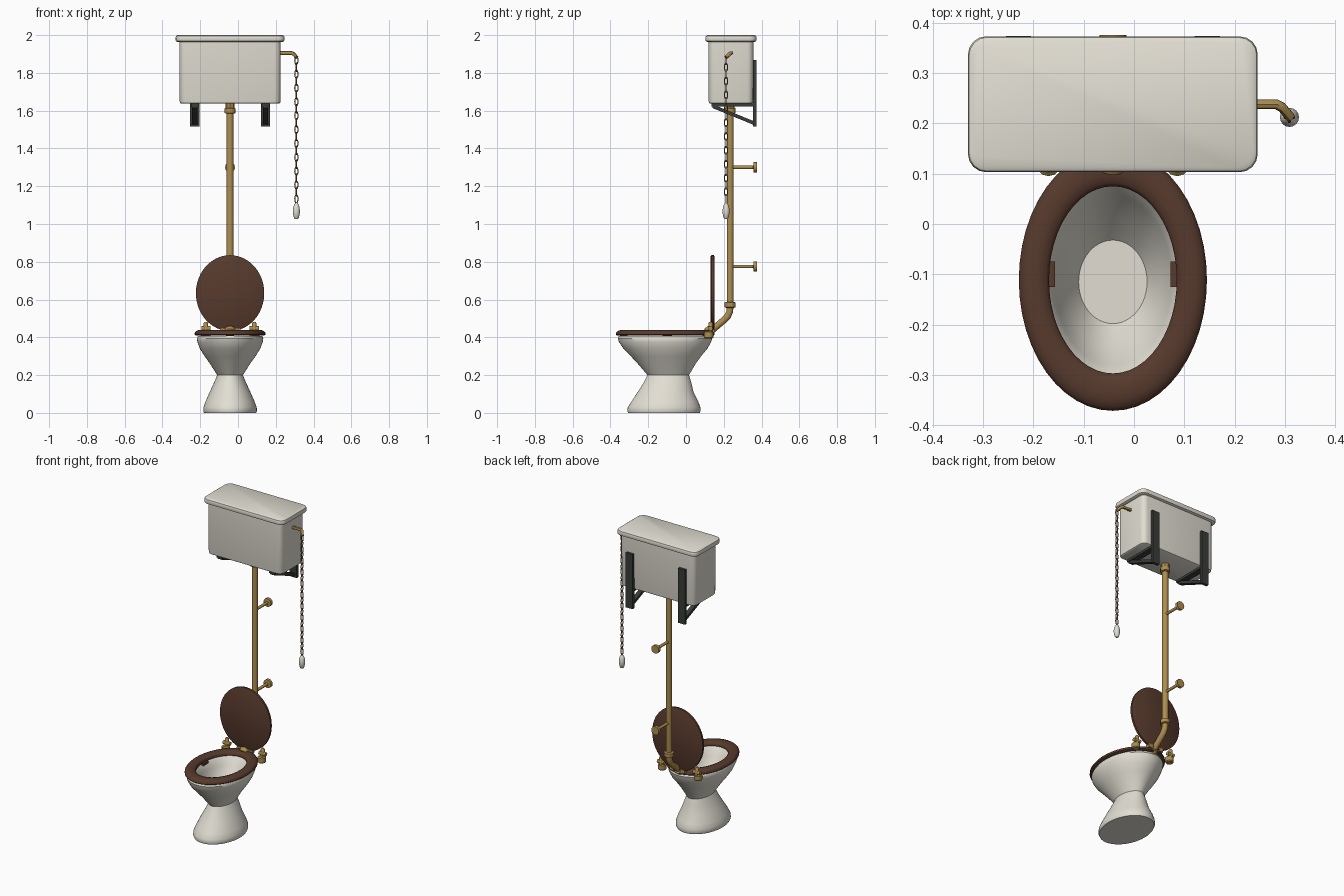
import bpy, bmesh
from math import sin, cos, pi, radians
from mathutils import Vector

if "Cube" in bpy.data.objects:
    bpy.data.objects.remove(bpy.data.objects["Cube"])

CX = -0.042  # symmetry line of everything except the lever and chain


def material(name, rgb):
    m = bpy.data.materials.new(name)
    m.diffuse_color = (*rgb, 1)
    m.use_nodes = True
    m.node_tree.nodes["Principled BSDF"].inputs["Base Color"].default_value = m.diffuse_color
    return m


CERAMIC = material("ceramic", (0.76, 0.73, 0.65))
BRASS = material("brass", (0.42, 0.27, 0.08))
WOOD = material("dark_wood", (0.095, 0.042, 0.026))
IRON = material("iron", (0.04, 0.045, 0.04))
CHAIN = material("aged_brass", (0.2, 0.13, 0.05))


def finish(ob, mat, angle=35):
    ob.data.materials.append(mat)
    bpy.ops.object.select_all(action='DESELECT')
    ob.select_set(True)
    bpy.context.view_layer.objects.active = ob
    if ob.type == 'CURVE':
        bpy.ops.object.convert(target='MESH')
        ob = bpy.context.object
    bpy.ops.object.shade_smooth_by_angle(angle=radians(angle))
    return ob


def loft(name, rings, mat, cap=True, closed=False, angle=35):
    """Skin a stack of equally sized point rings."""
    bm = bmesh.new()
    vs = [[bm.verts.new(p) for p in r] for r in rings]
    n = len(vs[0])
    pairs = list(zip(vs, vs[1:])) + ([(vs[-1], vs[0])] if closed else [])
    for a, b in pairs:
        for i in range(n):
            j = (i + 1) % n
            bm.faces.new((a[i], a[j], b[j], b[i]))
    if cap and not closed:
        bm.faces.new(vs[0][::-1])
        bm.faces.new(vs[-1])
    bmesh.ops.recalc_face_normals(bm, faces=bm.faces)
    me = bpy.data.meshes.new(name)
    bm.to_mesh(me)
    bm.free()
    ob = bpy.data.objects.new(name, me)
    bpy.context.collection.objects.link(ob)
    return finish(ob, mat, angle)


def ellipse(cx, cy, z, rx, ry, n=48):
    return [(cx + rx * cos(2 * pi * i / n), cy + ry * sin(2 * pi * i / n), z) for i in range(n)]


def round_rect(cx, cy, z, hx, hy, r, seg=4):
    pts = []
    for q, (sx, sy) in enumerate(((1, 1), (-1, 1), (-1, -1), (1, -1))):
        for k in range(seg + 1):
            a = pi / 2 * (q + k / seg)
            pts.append((cx + sx * (hx - r) + r * cos(a), cy + sy * (hy - r) + r * sin(a), z))
    return pts


def lathe(name, loc, profile, mat, axis=(0, 0, 1), n=16):
    """Revolve (radius, height) pairs about an axis through loc."""
    q = Vector((0, 0, 1)).rotation_difference(Vector(axis))
    rings = [[q @ Vector(p) + Vector(loc) for p in ellipse(0, 0, h, r, r, n)] for r, h in profile]
    return loft(name, rings, mat)


def tube(name, paths, radius, mat, res=2, cyclic=False):
    cu = bpy.data.curves.new(name, 'CURVE')
    cu.dimensions = '3D'
    cu.bevel_depth, cu.bevel_resolution, cu.use_fill_caps = radius, res, True
    for path in paths:
        s = cu.splines.new('POLY')
        s.points.add(len(path) - 1)
        for p, co in zip(s.points, path):
            p.co = (*co, 1)
        s.use_cyclic_u = cyclic
    ob = bpy.data.objects.new(name, cu)
    bpy.context.collection.objects.link(ob)
    return finish(ob, mat, 45)


def box(name, lo, hi, mat):
    (x0, y0, z0), (x1, y1, z1) = lo, hi
    return loft(name, [[(x0, y0, z), (x1, y0, z), (x1, y1, z), (x0, y1, z)] for z in (z0, z1)], mat)


# Bowl: outer pedestal up to the rim, then down the inside (z, rx, ry, cy)
bowl = [(0, .138, .19, -.117), (.01, .142, .194, -.117), (.03, .141, .192, -.116),
        (.06, .13, .177, -.112), (.11, .108, .148, -.108), (.16, .085, .126, -.098),
        (.2, .068, .11, -.094), (.26, .106, .153, -.102), (.3, .135, .186, -.106),
        (.34, .160, .222, -.109), (.375, .173, .244, -.111), (.395, .176, .25, -.111),
        (.408, .170, .244, -.111), (.408, .14, .2, -.111), (.395, .127, .187, -.111),
        (.36, .117, .168, -.112), (.30, .095, .128, -.114), (.25, .068, .083, -.115)]
loft("bowl", [ellipse(CX, cy, z, rx, ry) for z, rx, ry, cy in bowl], CERAMIC)

# Seat ring with a rounded section
section = [(0, .412), (.006, .409), (.054, .409), (.06, .414), (.06, .424), (.054, .432),
           (.042, .438), (.02, .438), (.006, .433), (0, .426)]
loft("seat", [ellipse(CX, -.111, z, .127 + d, .186 + d * 1.24) for d, z in section], WOOD,
     closed=True, angle=50)

# Seat buffers at the sides, front and back
for s in (-1, 1):
    x = CX + s * .135
    box("side_buffer", (x - .02, -.125, .398), (x + .02, -.075, .412), WOOD)
    y = -.111 + s * .218
    box("end_buffer", (CX - .02, y - .02, .398), (CX + .02, y + .02, .412), WOOD)

# Raised lid
lid_rings = [(.131, .176), (.134, .181), (.147, .181), (.15, .176)]
loft("seat_lid", [[(x, y, z) for x, z, _ in ellipse(CX, .634, 0, r, r * 1.11)] for y, r in lid_rings], WOOD)

# Hinges: post, knuckle and foot on each side
for s in (-1, 1):
    x = CX + s * .128
    lathe("hinge_foot", (x, .12, 0), [(.02, .395), (.025, .4), (.025, .428), (.018, .434)], BRASS, n=12)
    lathe("hinge_knuckle", (x - .024, .13, .447), [(.012, 0), (.012, .048)], BRASS, (1, 0, 0), 12)
    lathe("hinge_post", (x, .13, 0), [(.012, .42), (.012, .475), (.007, .482)], BRASS, n=12)
    box("hinge_strap", (CX + s * .04 - .014, .124, .425), (CX + s * .04 + .014, .152, .447), BRASS)

# Flush pipe with bend, collars and wall clips
PY = .234
pipe = [(1.64, PY), (.56, PY), (.535, .231), (.512, .221), (.495, .205), (.44, .14), (.415, .105)]
tube("flush_pipe", [[(CX, y, z) for z, y in pipe]], .0185, BRASS, res=3)
collar = [(.02, -.016), (.029, -.012), (.029, .012), (.02, .016)]
for z in (.572, 1.6):
    lathe("pipe_collar", (CX, PY, z), collar, BRASS)
lathe("inlet_collar", (CX, .125, .43), collar, BRASS, (0, -.78, -.62))
lathe("cistern_nut", (CX, PY, 1.627), [(.024, -.012), (.024, .012)], BRASS, n=8)
for z in (.775, 1.3):
    lathe("wall_clip", (CX, PY, z), [(.009, 0), (.009, .122), (.027, .124), (.027, .142)], BRASS, (0, 1, 0), 12)

# Cistern and its overhanging cover
CY = .238
body = [(1.637, .258, .11), (1.641, .265, .116), (1.65, .267, .118), (1.97, .268, .119)]
loft("cistern", [round_rect(CX, CY, z, hx, hy, .032) for z, hx, hy in body], CERAMIC)
cover = [(1.963, .277, .124), (1.968, .286, .133), (1.974, .288, .135), (1.987, .288, .135),
         (1.995, .286, .133), (2.0, .279, .126)]
loft("cistern_cover", [round_rect(CX, CY, z, hx, hy, .036) for z, hx, hy in cover], CERAMIC)

# Iron wall brackets: upright, shelf arm and diagonal brace
for s in (-1, 1):
    x = CX + s * .1875
    box("bracket_upright", (x - .025, .356, 1.516), (x + .025, .374, 1.868), IRON)
    box("bracket_arm", (x - .02, .135, 1.622), (x + .02, .36, 1.638), IRON)
    loft("bracket_brace", [[(x + o, .14, 1.634), (x + o, .14, 1.614), (x + o, .36, 1.524), (x + o, .36, 1.544)]
                           for o in (-.014, .014)], IRON)

# Lever arm
tube("flush_lever", [[(.2, CY, 1.905), (.283, CY, 1.905), (.294, .232, 1.901), (.311, .212, 1.882)]], .01, BRASS)

# Pull chain of alternating links
HX, HY, links = .309, .212, 21
pitch = (1.885 - 1.115) / links
loops = []
for k in range(links):
    z = 1.885 - (k + .5) * pitch
    loop = []
    for i in range(12):
        a = 2 * pi * i / 12
        u, v = .0085 * cos(a), .022 * sin(a)
        loop.append((HX + u, HY, z + v) if k % 2 == 0 else (HX, HY + u, z + v))
    loops.append(loop)
tube("pull_chain", loops, .0033, CHAIN, res=1, cyclic=True)

# Pull handle
lathe("pull_handle", (HX, HY, 0), [(.007, 1.026), (.013, 1.032), (.018, 1.055), (.019, 1.07),
                                   (.016, 1.09), (.010, 1.105), (.006, 1.11)], CERAMIC)
